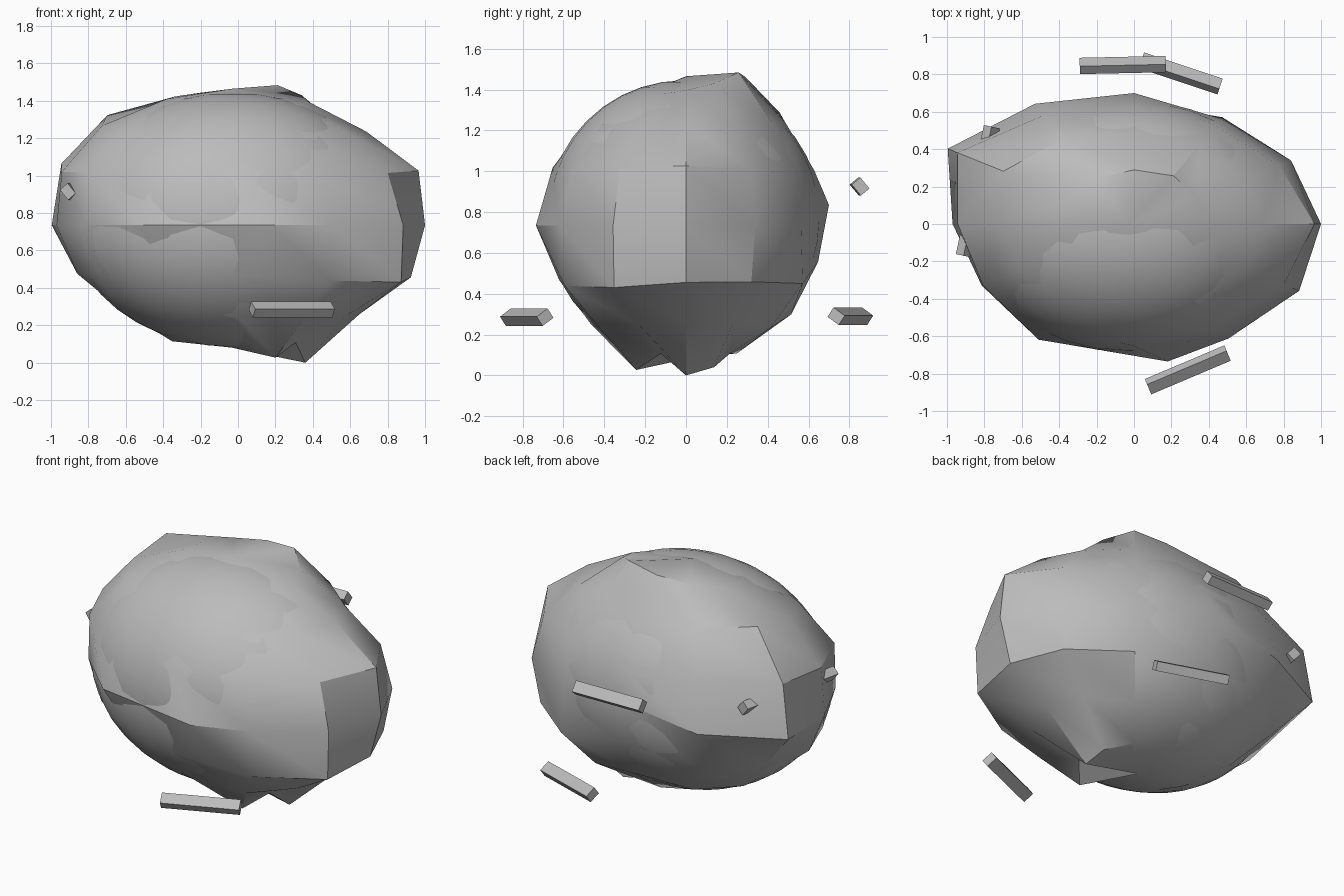
import bpy, bmesh, math
from mathutils import Vector, Euler

if "Cube" in bpy.data.objects:
    bpy.data.objects.remove(bpy.data.objects["Cube"])

stone = bpy.data.materials.new("stone grey")
stone.diffuse_color = (0.5, 0.5, 0.5, 1)
stone.use_nodes = True
stone.node_tree.nodes["Principled BSDF"].inputs["Base Color"].default_value = stone.diffuse_color
CENTRE_Z = 0.735


def finish(name, bm, angle):
    bmesh.ops.recalc_face_normals(bm, faces=bm.faces[:])
    me = bpy.data.meshes.new(name)
    bm.to_mesh(me)
    bm.free()
    me.materials.append(stone)
    ob = bpy.data.objects.new(name, me)
    bpy.context.collection.objects.link(ob)
    bpy.ops.object.select_all(action='DESELECT')
    ob.select_set(True)
    bpy.context.view_layer.objects.active = ob
    if angle:
        bpy.ops.object.shade_smooth_by_angle(angle=math.radians(angle))
    return ob


# Faceted boulder shell: radius factor per ring (top to bottom), 12 steps round from +x
RADII = [
    [.98, 1.03, 1.11, 1.08, 1.05, 1.02, 1.00, .97, .94, .93, .93, .95],
    [.97, .95, .98, .98, 1.07, 1.14, 1.03, 1.00, .97, .98, .96, .96],
    [1.045, .97, .94, .97, 1.04, 1.18, 1.02, 1.01, .97, 1.01, .98, 1.00],
    [1.00, .97, .93, 1.00, 1.06, 1.15, .97, .94, 1.02, 1.05, 1.01, 1.02],
    [1.00, .99, 1.02, 1.00, .97, .95, .93, .93, .90, .96, 1.06, 1.09],
    [.92, .93, .97, 1.04, .95, .92, .88, .90, .92, .94, .98, .94],
    [1.09, 1.03, .93, .93, .90, .90, .92, .90, .90, .88, 1.05, .93],
]


def shell_point(ring, seg):
    p = ring * math.pi / 8
    a = seg * math.pi / 6
    k = RADII[ring - 1][seg]
    return (k * math.sin(p) * math.cos(a), k * .70 * math.sin(p) * math.sin(a),
            max(0, CENTRE_Z + k * .73 * math.cos(p)))


bm = bmesh.new()
rings = [[bm.verts.new(shell_point(r, s)) for s in range(12)] for r in range(1, 8)]
rings[3][9].co.x = .18      # front ridge leans to the right
rings[6][0].co.x = .36      # lowest point
for r in (3, 4, 5):         # back ridge sits higher
    rings[r][3].co.z += .10
top = bm.verts.new((-.03, 0, 1.465))
bottom = bm.verts.new((-.03, 0, .08))
for s in range(12):
    t = (s + 1) % 12
    bm.faces.new((top, rings[0][s], rings[0][t]))
    bm.faces.new((bottom, rings[6][t], rings[6][s]))
    for a, b in zip(rings, rings[1:]):
        bm.faces.new((a[s], b[s], b[t], a[t]))
finish("boulder_shell", bm, 30)

# Smooth core that shows through the hollows of the shell
bm = bmesh.new()
bmesh.ops.create_uvsphere(bm, u_segments=32, v_segments=20, radius=1)
for v in bm.verts:
    v.co = (v.co.x * .87 - .03, v.co.y * .675 - .01, v.co.z * .68 + .765)
finish("boulder_core", bm, 40)


# Thin chips set around the boulder, each running between two points
def chip(name, p, q, tilt):
    p, q = Vector(p), Vector(q)
    d = q - p
    bm = bmesh.new()
    bmesh.ops.create_cube(bm, size=1)
    rot = Euler((math.radians(tilt), 0, math.atan2(d.y, d.x))).to_matrix()
    for v in bm.verts:
        v.co = rot @ Vector((v.co.x * d.length, v.co.y * .055, v.co.z * .07)) + (p + q) / 2
    finish(name, bm, 0)


chip("chip_front", (.075, -.87, .285), (.50, -.69, .285), -55)
chip("chip_back_high", (-.29, .845, .925), (.17, .855, .925), 40)
chip("chip_back_low", (.04, .875, .29), (.46, .735, .29), 55)
chip("chip_left", (-.76, .52, .92), (-.91, -.17, .91), 40)
